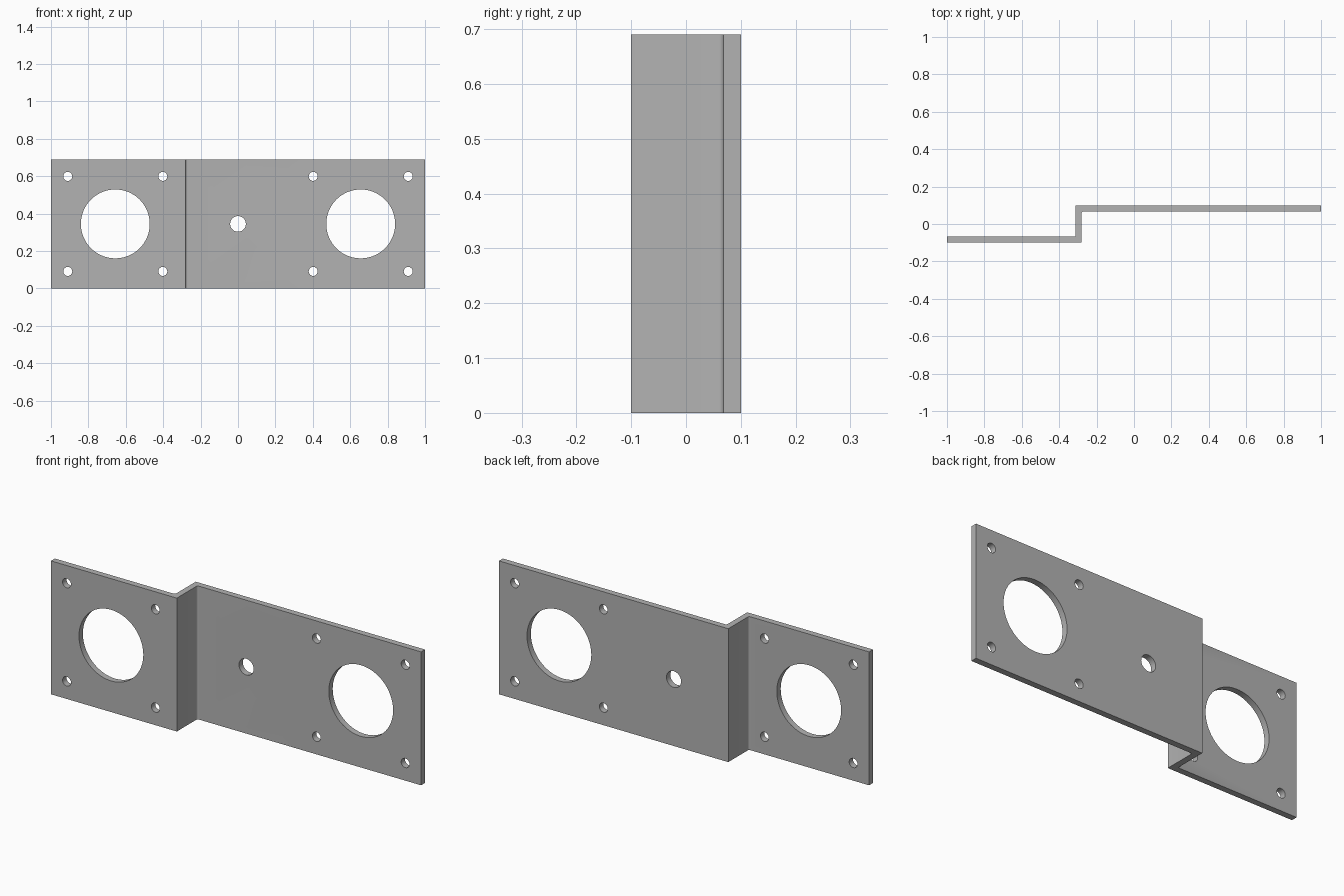
import bpy, bmesh, math
from mathutils import Matrix, Vector

cube = bpy.data.objects.get("Cube")
if cube:
    bpy.data.objects.remove(cube)

HEIGHT, THICK, DEPTH = 0.69, 0.032, 0.1
STEP_X = -0.28          # front face of the step's web
FILLET = 0.01           # inside bend radius


def make_object(name, bm):
    bmesh.ops.recalc_face_normals(bm, faces=bm.faces)
    mesh = bpy.data.meshes.new(name)
    bm.to_mesh(mesh)
    bm.free()
    obj = bpy.data.objects.new(name, mesh)
    bpy.context.collection.objects.link(obj)
    return obj


# Stepped plate: Z-shaped outline extruded upwards, inside bends rounded
inner = DEPTH - THICK
web_back = STEP_X - THICK
outline = [(-1, -DEPTH), (STEP_X, -DEPTH), (STEP_X, inner), (1, inner),
           (1, DEPTH), (web_back, DEPTH), (web_back, -inner), (-1, -inner)]
bm = bmesh.new()
base = bm.faces.new([bm.verts.new((x, y, 0)) for x, y in outline])
extruded = bmesh.ops.extrude_face_region(bm, geom=[base])["geom"]
bmesh.ops.translate(bm, vec=(0, 0, HEIGHT),
                    verts=[v for v in extruded if isinstance(v, bmesh.types.BMVert)])
bends = [(STEP_X, inner), (web_back, -inner)]
bend_edges = [e for e in bm.edges if any(
    all((v.co.xy - Vector(b)).length < 1e-4 for v in e.verts) for b in bends)]
bmesh.ops.bevel(bm, geom=bend_edges, offset=FILLET, segments=5,
                profile=0.5, affect='EDGES')
plate = make_object("stepped_plate", bm)

# Hole cutters: large bores, corner screw holes and one centre hole
mid = HEIGHT / 2
holes = [(0, mid, 0.042, 32)]
for side in (-1, 1):
    centre = side * 0.656
    holes.append((centre, mid, 0.184, 96))
    holes += [(centre + dx, mid + dz, 0.024, 24)
              for dx in (-0.254, 0.254) for dz in (-0.254, 0.254)]
bm = bmesh.new()
for x, z, radius, sides in holes:
    place = Matrix.Translation((x, 0, z)) @ Matrix.Rotation(math.pi / 2, 4, 'X')
    bmesh.ops.create_cone(bm, cap_ends=True, segments=sides, radius1=radius,
                          radius2=radius, depth=0.5, matrix=place)
cutter = make_object("hole_cutter", bm)
cutter.hide_render = True

# Cut the holes and remove the helper
cut = plate.modifiers.new("holes", 'BOOLEAN')
cut.operation, cut.solver, cut.object = 'DIFFERENCE', 'EXACT', cutter
bpy.context.view_layer.objects.active = plate
plate.select_set(True)
bpy.ops.object.modifier_apply(modifier=cut.name)
bpy.data.objects.remove(cutter)

# Plain grey metal
grey = bpy.data.materials.new("plain_grey")
grey.use_nodes = True
colour = (0.45, 0.45, 0.45, 1)
grey.diffuse_color = colour
grey.node_tree.nodes["Principled BSDF"].inputs["Base Color"].default_value = colour
plate.data.materials.clear()
plate.data.materials.append(grey)
bpy.ops.object.shade_smooth_by_angle(angle=math.radians(30))
